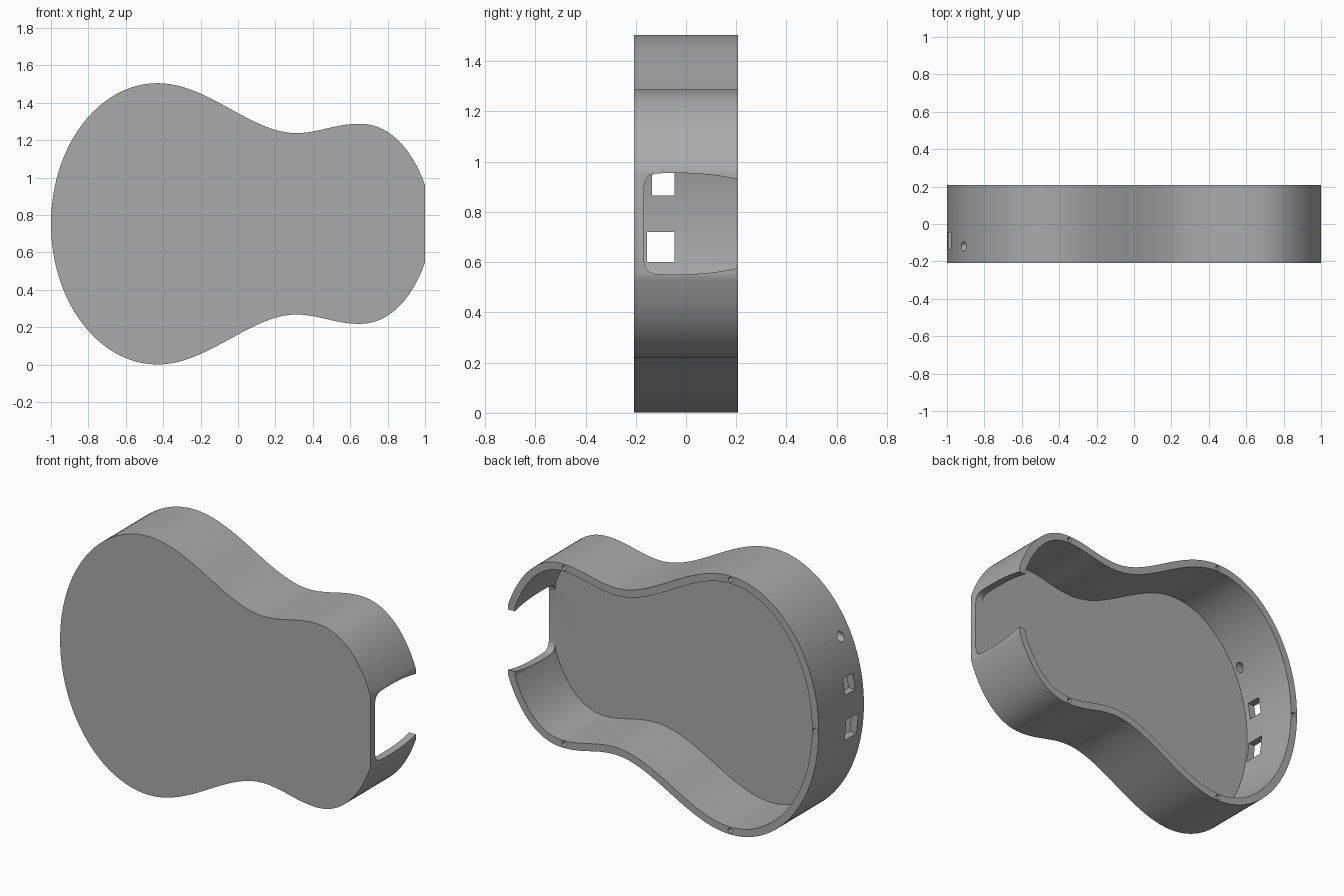
import bpy, bmesh, math
from mathutils import Vector, Matrix
from mathutils.geometry import interpolate_bezier

MID = 0.753          # height of the axis of symmetry
DEPTH = 0.208        # half depth of the body
WALL = 0.043
FLOOR = -0.168       # inside face of the front plate

cube = bpy.data.objects.get("Cube")
if cube:
    bpy.data.objects.remove(cube, do_unlink=True)

grey = bpy.data.materials.new("plain grey")
grey.use_nodes = True
grey.diffuse_color = (0.4, 0.4, 0.4, 1)
grey.node_tree.nodes["Principled BSDF"].inputs["Base Color"].default_value = (0.4, 0.4, 0.4, 1)


def bezier_chain(knots, steps):
    """Each segment: start, handle, handle, end."""
    pts = []
    for i in range(0, len(knots) - 1, 3):
        a, h1, h2, b = [Vector((*k, 0)) for k in knots[i:i + 4]]
        seg = [p.to_2d() for p in interpolate_bezier(a, h1, h2, b, steps)]
        pts += seg if not pts else seg[1:]
    return pts


def inset(loop, dist):
    """Mitred inward offset of a closed clockwise loop."""
    out = []
    for i, p in enumerate(loop):
        d1 = (p - loop[i - 1]).normalized()
        d2 = (loop[(i + 1) % len(loop)] - p).normalized()
        n1, n2 = Vector((d1.y, -d1.x)), Vector((d2.y, -d2.x))
        out.append(p + (n1 + n2) * dist / (1 + n1.dot(n2)))
    return out


def prism(name, loop3d, sweep):
    """Extrude a planar loop of points along a vector."""
    bm = bmesh.new()
    face = bm.faces.new([bm.verts.new(p) for p in loop3d])
    new = bmesh.ops.extrude_face_region(bm, geom=[face], use_keep_orig=True)["geom"]
    bmesh.ops.translate(bm, vec=sweep, verts=[v for v in new if isinstance(v, bmesh.types.BMVert)])
    bmesh.ops.recalc_face_normals(bm, faces=bm.faces)
    mesh = bpy.data.meshes.new(name)
    bm.to_mesh(mesh)
    bm.free()
    ob = bpy.data.objects.new(name, mesh)
    bpy.context.collection.objects.link(ob)
    mesh.materials.append(grey)
    return ob


def cut(body, cutter):
    mod = body.modifiers.new("cut", "BOOLEAN")
    mod.operation, mod.solver, mod.object = "DIFFERENCE", "EXACT", cutter
    bpy.context.view_layer.update()
    mesh = bpy.data.meshes.new_from_object(body.evaluated_get(bpy.context.evaluated_depsgraph_get()))
    body.modifiers.clear()
    body.data = mesh
    bpy.data.objects.remove(cutter, do_unlink=True)


def circle(radius, sides=20):
    return [Vector((math.cos(a), math.sin(a))) * radius
            for a in (2 * math.pi * i / sides for i in range(sides))]


# Body outline: upper half, then mirrored to close the loop
upper = bezier_chain([(-1, 0), (-1, 0.415), (-0.745, 0.752), (-0.43, 0.752),
                      (-0.16, 0.752), (0.07, 0.485), (0.31, 0.485),
                      (0.43, 0.485), (0.52, 0.535), (0.65, 0.535),
                      (0.84, 0.535), (0.95, 0.35), (1, 0.205)], 25)
outline = upper + [Vector((p.x, -p.y)) for p in reversed(upper[1:])]

# Shell: solid body hollowed out from the back
body = prism("hollow_body", [(p.x, -DEPTH, MID + p.y) for p in outline], (0, 2 * DEPTH, 0))
cut(body, prism("cavity", [(p.x, FLOOR, MID + p.y) for p in inset(outline, WALL)], (0, 0.6, 0)))

# Neck slot: rounded at the plate, narrowing slightly towards the open back
side = bezier_chain([(-0.168, 0.14), (-0.165, 0.185), (-0.15, 0.2), (-0.1, 0.201),
                     (0.04, 0.205), (0.13, 0.195), (0.22, 0.173)], 12)
slot = side + [Vector((p.x, -p.y)) for p in reversed(side)]
cut(body, prism("neck_slot", [(0.8, p.x, MID + p.y) for p in slot], (0.4, 0, 0)))

# Square ports in the rounded end: y range, z range
for y0, y1, z0, z1 in [(-0.155, -0.045, 0.6, 0.72), (-0.135, -0.045, 0.865, 0.957)]:
    cut(body, prism("port", [(-1.1, y0, z0), (-1.1, y1, z0), (-1.1, y1, z1), (-1.1, y0, z1)],
                    (0.25, 0, 0)))

# Round port beside them
cut(body, prism("round_port", [(-1.1, -0.12 + p.x, 1.155 + p.y) for p in circle(0.026)], (0.3, 0, 0)))

# Screw holes in the back rim
half = WALL / 2
for x, h in [(-1 + half, 0), (-0.43, 0.752 - half), (0.64, 0.534 - half),
             (-0.43, half - 0.752), (0.64, half - 0.534)]:
    cut(body, prism("screw_hole", [(x + p.x, 0.1, MID + h + p.y) for p in circle(0.014, 16)],
                    (0, 0.2, 0)))

bpy.ops.object.select_all(action="DESELECT")
body.select_set(True)
bpy.context.view_layer.objects.active = body
bpy.ops.object.shade_smooth_by_angle(angle=math.radians(30))
